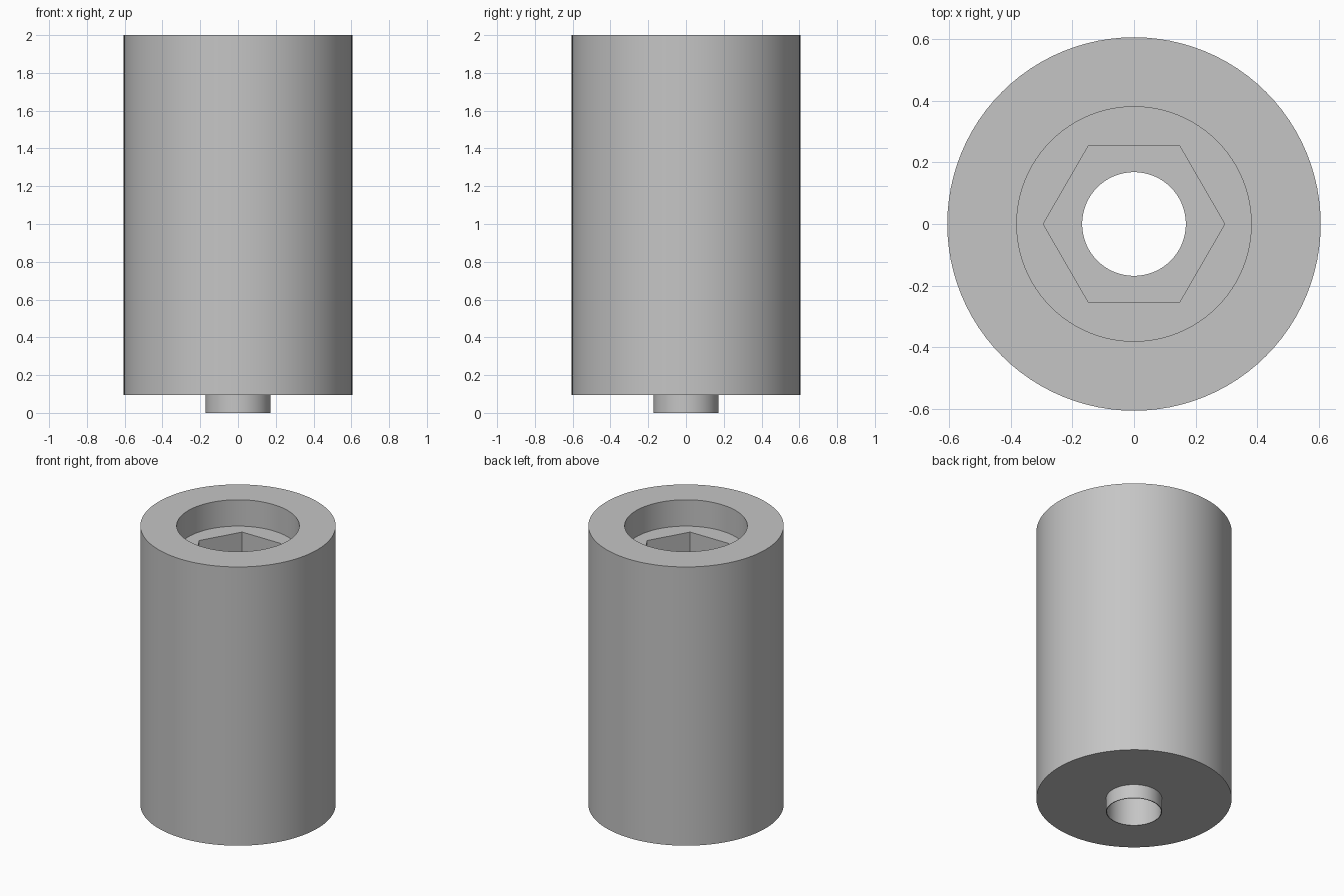
import bpy, bmesh, math

cube = bpy.data.objects.get("Cube")
if cube:
    bpy.data.objects.remove(cube, do_unlink=True)

SIDES = 96          # multiple of six, so hexagon corners land on vertices
R_BODY, R_RECESS, R_HEX, R_BORE, R_COLLAR = 0.605, 0.38, 0.294, 0.168, 0.173
Z_BODY, Z_TOP, Z_SEAT, Z_POCKET = 0.095, 2.0, 1.82, 1.57

# Plain grey material
grey = bpy.data.materials.new("plain grey")
grey.use_nodes = True
colour = (0.56, 0.56, 0.56, 1)
grey.diffuse_color = colour
grey.node_tree.nodes["Principled BSDF"].inputs["Base Color"].default_value = colour


def ring(bm, radius, z, hexagon=False):
    """Ring of vertices, round or pulled in to a hexagon with a corner on +x."""
    verts = []
    for i in range(SIDES):
        a = math.tau * i / SIDES
        r = radius
        if hexagon:
            off = a % (math.pi / 3) - math.pi / 6
            r *= math.cos(math.pi / 6) / math.cos(off)
        verts.append(bm.verts.new((r * math.cos(a), r * math.sin(a), z)))
    return verts


def turned_part(name, sections):
    """Join successive rings into a closed shell."""
    bm = bmesh.new()
    rings = [ring(bm, *s) for s in sections]
    for a, b in zip(rings, rings[1:] + rings[:1]):
        for i in range(SIDES):
            j = (i + 1) % SIDES
            bm.faces.new((a[i], a[j], b[j], b[i]))
    bmesh.ops.recalc_face_normals(bm, faces=bm.faces)
    mesh = bpy.data.meshes.new(name)
    bm.to_mesh(mesh)
    bm.free()
    mesh.materials.append(grey)
    obj = bpy.data.objects.new(name, mesh)
    bpy.context.collection.objects.link(obj)
    bpy.ops.object.select_all(action="DESELECT")
    obj.select_set(True)
    bpy.context.view_layer.objects.active = obj
    bpy.ops.object.shade_smooth_by_angle(angle=math.radians(30))
    return obj


# Sleeve with thin bottom collar, round recess, hexagonal pocket and through bore
turned_part("spacer_sleeve", [
    (R_COLLAR, 0),
    (R_COLLAR, Z_BODY),
    (R_BODY, Z_BODY),
    (R_BODY, Z_TOP),
    (R_RECESS, Z_TOP),
    (R_RECESS, Z_SEAT),
    (R_HEX, Z_SEAT, True),
    (R_HEX, Z_POCKET, True),
    (R_BORE, Z_POCKET),
    (R_BORE, 0),
])
